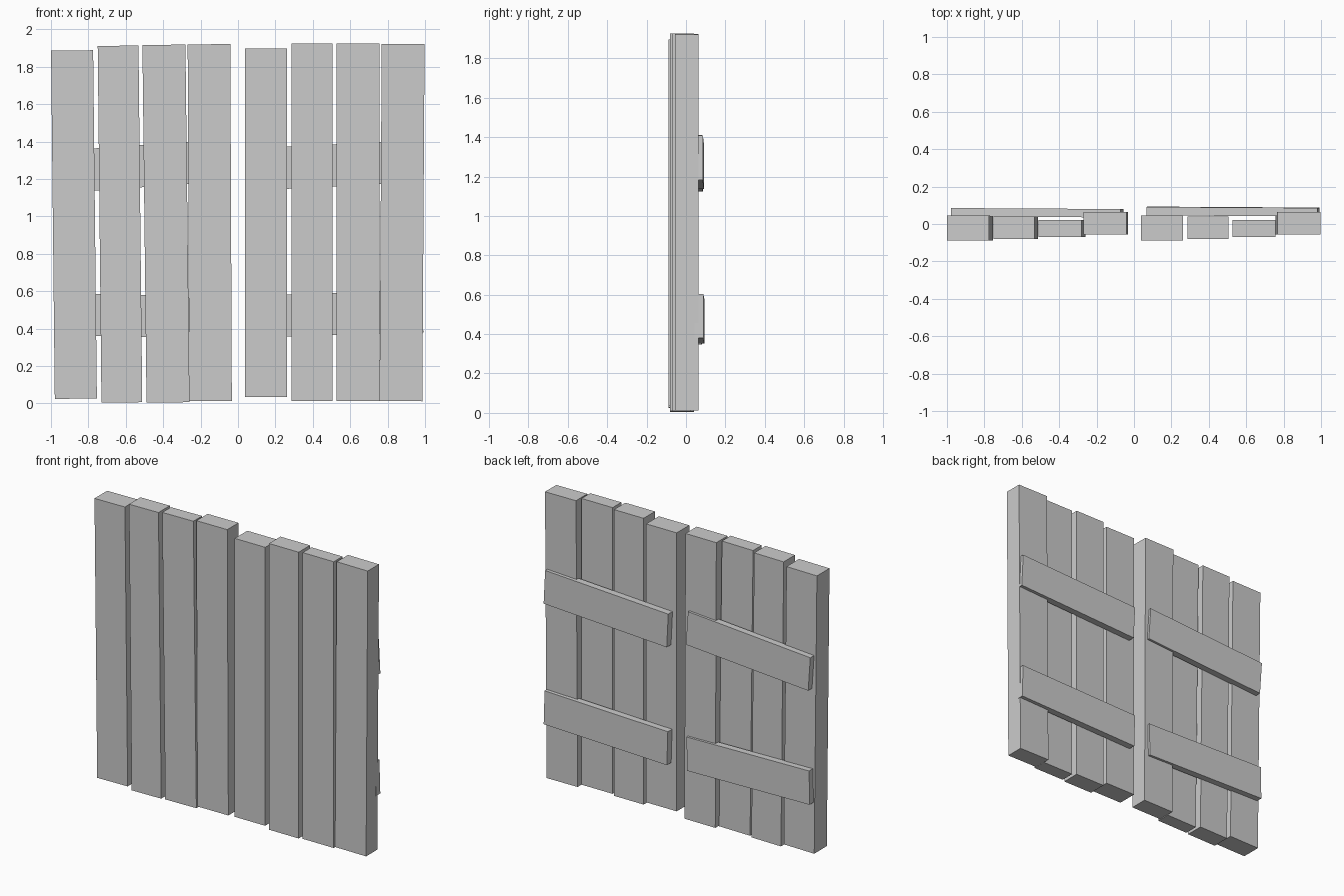
import bpy
import math
from mathutils import Matrix, Vector

if "Cube" in bpy.data.objects:
    bpy.data.objects.remove(bpy.data.objects["Cube"], do_unlink=True)

GREY = (0.6, 0.6, 0.6, 1.0)
wood = bpy.data.materials.new("plain_grey")
wood.use_nodes = True
wood.diffuse_color = GREY
wood.node_tree.nodes["Principled BSDF"].inputs["Base Color"].default_value = GREY


def board(name, centre, size, tilt=0.0, yaw=0.0):
    """A sharp-edged board, tilted in the x-z plane and yawed about z."""
    bpy.ops.mesh.primitive_cube_add(size=1)
    obj = bpy.context.object
    obj.name = name
    obj.data.transform(Matrix.Diagonal(Vector(size).to_4d()))
    obj.location = centre
    obj.rotation_euler = (0, tilt, yaw)
    obj.data.materials.append(wood)
    return obj


# Upright planks: (top x, bottom x, width, bottom z, top z) for each panel
right_planks = [(-0.887, -0.867, 0.225, 0.025, 1.887),
                (-0.641, -0.621, 0.218, 0.005, 1.912),
                (-0.396, -0.374, 0.23, 0.005, 1.917),
                (-0.155, -0.147, 0.228, 0.012, 1.92)]
left_planks = [(0.15, 0.15, 0.225, 0.035, 1.896),
               (0.395, 0.395, 0.219, 0.012, 1.925),
               (0.642, 0.642, 0.23, 0.012, 1.925),
               (0.883, 0.871, 0.229, 0.012, 1.922)]
# Front and back faces repeat in both panels
depths = [(-0.088, 0.045), (-0.08, 0.04), (-0.07, 0.022), (-0.055, 0.064)]

for side, planks in (("right", right_planks), ("left", left_planks)):
    for i, ((xt, xb, w, z0, z1), (y0, y1)) in enumerate(zip(planks, depths), 1):
        board(f"{side}_plank_{i}",
              ((xt + xb) / 2, (y0 + y1) / 2, (z0 + z1) / 2),
              (w, y1 - y0, z1 - z0),
              tilt=math.atan2(xt - xb, z1 - z0))

# Cross battens on the back: (name, centre x, y, z, length, rise per unit)
battens = [("right_upper_batten", -0.517, 0.06, 1.268, 0.91, 0.07),
           ("right_lower_batten", -0.517, 0.06, 0.468, 0.91, -0.02),
           ("left_upper_batten", 0.53, 0.066, 1.273, 0.915, 0.05),
           ("left_lower_batten", 0.53, 0.068, 0.478, 0.915, 0.03)]
for name, x, y, z, length, rise in battens:
    board(name, (x, y, z), (length, 0.045, 0.225),
          tilt=-math.atan(rise), yaw=-0.006)
